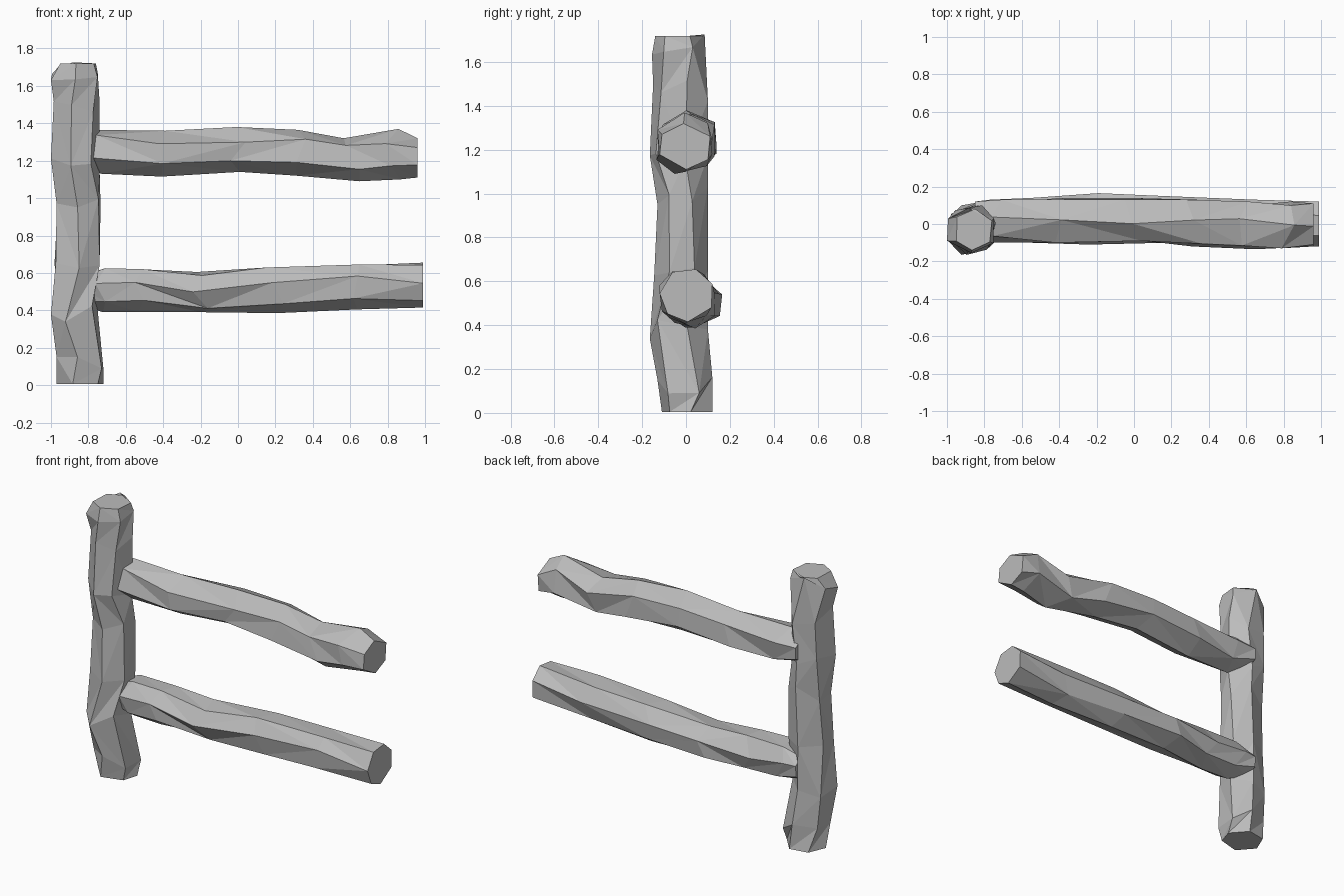
import bpy, bmesh, math, random
from mathutils import Vector

cube = bpy.data.objects.get("Cube")
if cube:
    bpy.data.objects.remove(cube, do_unlink=True)

grey = bpy.data.materials.new("weathered grey wood")
grey.use_nodes = True
colour = (0.5, 0.5, 0.5, 1)
grey.diffuse_color = colour
grey.node_tree.nodes["Principled BSDF"].inputs["Base Color"].default_value = colour


def fit(values, low, high):
    """Stretch values so that they span low to high."""
    a, b = min(values), max(values)
    return [low + (v - a) / (b - a) * (high - low) for v in values]


def rough_log(name, rings, place, sides, phase, seed):
    """Hewn log: each ring is (position, u low, u high, v low, v high)."""
    rng = random.Random(seed)
    bm = bmesh.new()
    loops = []
    for i, (along, u0, u1, v0, v1) in enumerate(rings):
        inner = 0 < i < len(rings) - 1
        turn = phase + rng.uniform(-0.22, 0.22)
        angles = [turn + math.tau * k / sides + rng.uniform(-0.12, 0.12) for k in range(sides)]
        us = fit([math.cos(a) for a in angles], u0, u1)
        vs = fit([math.sin(a) for a in angles], v0, v1)
        # uneven ring spacing keeps the facets irregular
        loops.append([bm.verts.new(place(along + (rng.uniform(-0.05, 0.05) if inner else 0), u, v))
                      for u, v in zip(us, vs)])
    for low, high in zip(loops, loops[1:]):
        for k in range(sides):
            n = (k + 1) % sides
            a, b, c, d = low[k], low[n], high[n], high[k]
            if rng.random() < 0.5:
                tris = (a, b, c), (a, c, d)
            else:
                tris = (a, b, d), (b, c, d)
            for t in tris:
                bm.faces.new(t)
    bm.faces.new(loops[0][::-1])
    bm.faces.new(loops[-1])
    bmesh.ops.recalc_face_normals(bm, faces=bm.faces)
    mesh = bpy.data.meshes.new(name)
    bm.to_mesh(mesh)
    bm.free()
    mesh.materials.append(grey)
    obj = bpy.data.objects.new(name, mesh)
    bpy.context.collection.objects.link(obj)
    return obj


def upright(along, u, v):
    return Vector((u, v, along))


def lengthwise(along, u, v):
    return Vector((along, u, v))


# Upright post: height, x range, y range
rough_log("post", [
    (0.005, -0.97, -0.72, -0.11, 0.12),
    (0.12, -0.97, -0.72, -0.13, 0.12),
    (0.38, -1.00, -0.75, -0.165, 0.10),
    (0.66, -0.98, -0.74, -0.145, 0.10),
    (0.98, -0.97, -0.735, -0.13, 0.10),
    (1.20, -1.00, -0.74, -0.165, 0.10),
    (1.47, -0.985, -0.74, -0.15, 0.10),
    (1.68, -1.00, -0.75, -0.155, 0.085),
    (1.72, -0.95, -0.76, -0.14, 0.08),
], upright, 6, 0.35, 4)

# Rails: x position, y range, height range
rough_log("upper_rail", [
    (-0.85, -0.05, 0.12, 1.17, 1.33),
    (-0.73, -0.10, 0.13, 1.13, 1.365),
    (-0.38, -0.10, 0.14, 1.115, 1.36),
    (0.00, -0.09, 0.14, 1.14, 1.38),
    (0.32, -0.12, 0.13, 1.12, 1.365),
    (0.60, -0.135, 0.12, 1.09, 1.32),
    (0.83, -0.13, 0.12, 1.10, 1.37),
    (0.96, -0.12, 0.11, 1.11, 1.32),
], lengthwise, 6, 0.5, 9)

rough_log("lower_rail", [
    (-0.85, -0.05, 0.12, 0.43, 0.58),
    (-0.74, -0.10, 0.13, 0.39, 0.625),
    (-0.52, -0.10, 0.14, 0.39, 0.62),
    (-0.20, -0.11, 0.165, 0.39, 0.605),
    (0.20, -0.10, 0.15, 0.385, 0.63),
    (0.60, -0.12, 0.13, 0.405, 0.645),
    (0.99, -0.12, 0.12, 0.415, 0.655),
], lengthwise, 7, 0.2, 6)
